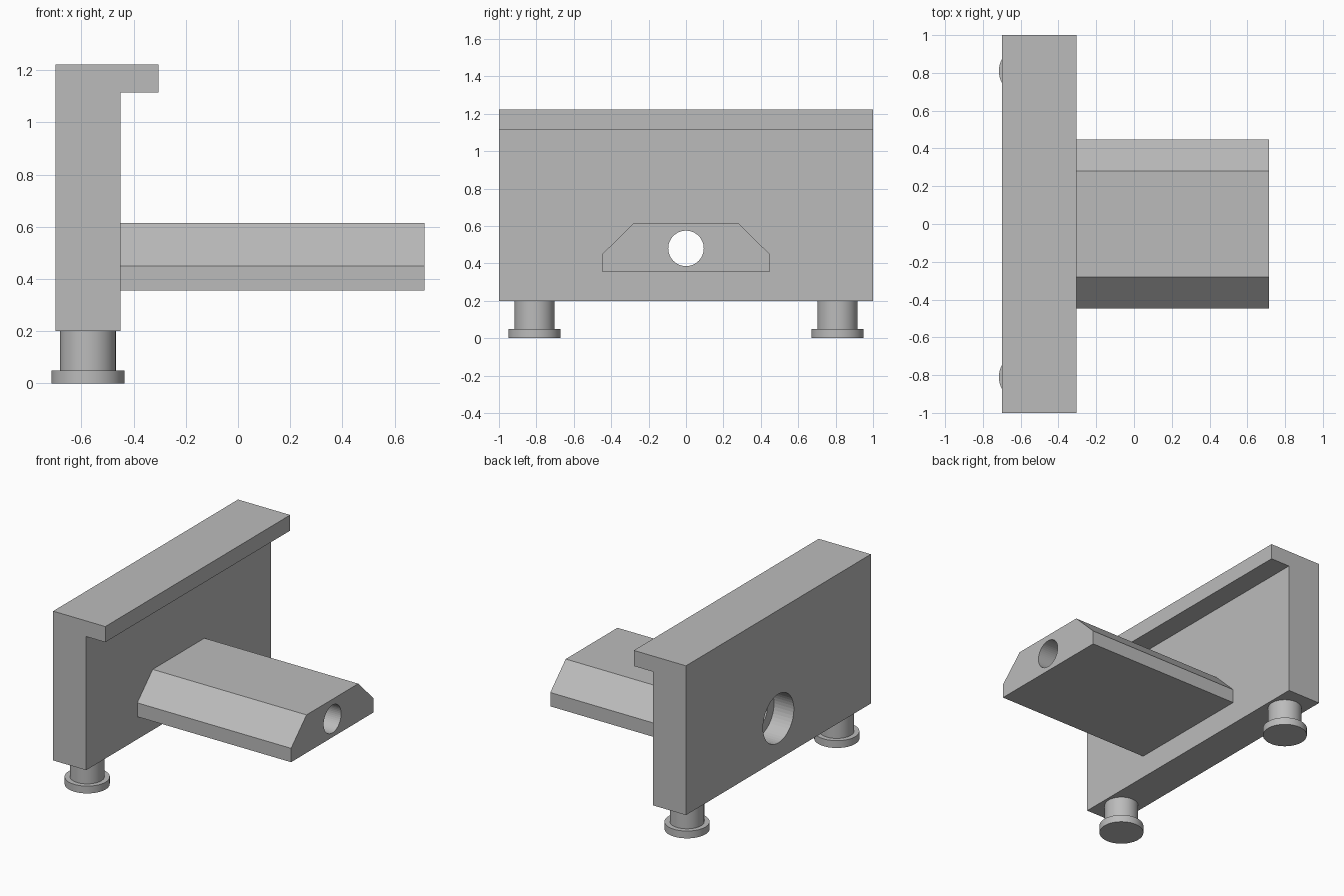
import bpy, bmesh, math
from mathutils import Matrix, Vector

if "Cube" in bpy.data.objects:
    bpy.data.objects.remove(bpy.data.objects["Cube"], do_unlink=True)

grey = bpy.data.materials.new("plain grey")
grey.use_nodes = True
grey.diffuse_color = (0.5, 0.5, 0.5, 1)
grey.node_tree.nodes["Principled BSDF"].inputs["Base Color"].default_value = (0.5, 0.5, 0.5, 1)


def finish(name, bm):
    bmesh.ops.recalc_face_normals(bm, faces=bm.faces)
    mesh = bpy.data.meshes.new(name)
    bm.to_mesh(mesh)
    bm.free()
    mesh.materials.append(grey)
    obj = bpy.data.objects.new(name, mesh)
    bpy.context.collection.objects.link(obj)
    return obj


def prism(name, outline, sweep):
    """Extrude a closed outline along a vector."""
    bm = bmesh.new()
    face = bm.faces.new([bm.verts.new(p) for p in outline])
    ext = bmesh.ops.extrude_face_region(bm, geom=[face])
    moved = [g for g in ext["geom"] if isinstance(g, bmesh.types.BMVert)]
    bmesh.ops.translate(bm, verts=moved, vec=Vector(sweep))
    return finish(name, bm)


def spindle(name, profile, matrix, steps=48):
    """Revolve a (radius, height) profile that starts and ends on the axis."""
    bm = bmesh.new()
    verts = [bm.verts.new((r, 0, h)) for r, h in profile]
    edges = [bm.edges.new(pair) for pair in zip(verts, verts[1:])]
    bmesh.ops.spin(bm, geom=verts + edges, axis=(0, 0, 1), cent=(0, 0, 0),
                   angle=math.tau, steps=steps)
    bmesh.ops.remove_doubles(bm, verts=bm.verts, dist=0.0001)
    bmesh.ops.transform(bm, matrix=matrix, verts=bm.verts)
    return finish(name, bm)


def smooth(obj):
    bpy.ops.object.select_all(action="DESELECT")
    obj.select_set(True)
    bpy.context.view_layer.objects.active = obj
    bpy.ops.object.shade_smooth_by_angle(angle=math.radians(30))


back, front, tip, lip = -0.70, -0.45, 0.715, -0.305

# Upright plate with overhanging lip
section = [(back, 0.2), (front, 0.2), (front, 1.115), (lip, 1.115), (lip, 1.222), (back, 1.222)]
plate = prism("upright_plate", [(x, -1, z) for x, z in section], (0, 2, 0))

# Chamfered arm
half = [(0.447, 0.355), (0.447, 0.45), (0.28, 0.615)]
section = half + [(-y, z) for y, z in reversed(half)]
arm = prism("arm", [(front, y, z) for y, z in section], (tip - front, 0, 0))

# Stepped bore: wide recess in the plate, narrow hole through the arm
bore = spindle("bore_cutter",
               [(0, -0.1), (0.167, -0.1), (0.167, 0.15), (0.095, 0.15), (0.095, 1.6), (0, 1.6)],
               Matrix.Translation((back, 0, 0.48)) @ Matrix.Rotation(math.pi / 2, 4, "Y"))
bore.hide_render = True
bore.hide_set(True)
for part in (plate, arm):
    cut = part.modifiers.new("bore", "BOOLEAN")
    cut.object = bore
    cut.solver = "EXACT"
    smooth(part)

# Round feet with a wider base disc
for side, y in (("front", -0.81), ("rear", 0.81)):
    foot = spindle(side + "_foot",
                   [(0, 0), (0.14, 0), (0.14, 0.05), (0.107, 0.05), (0.107, 0.2), (0, 0.2)],
                   Matrix.Translation((-0.575, y, 0)))
    smooth(foot)
